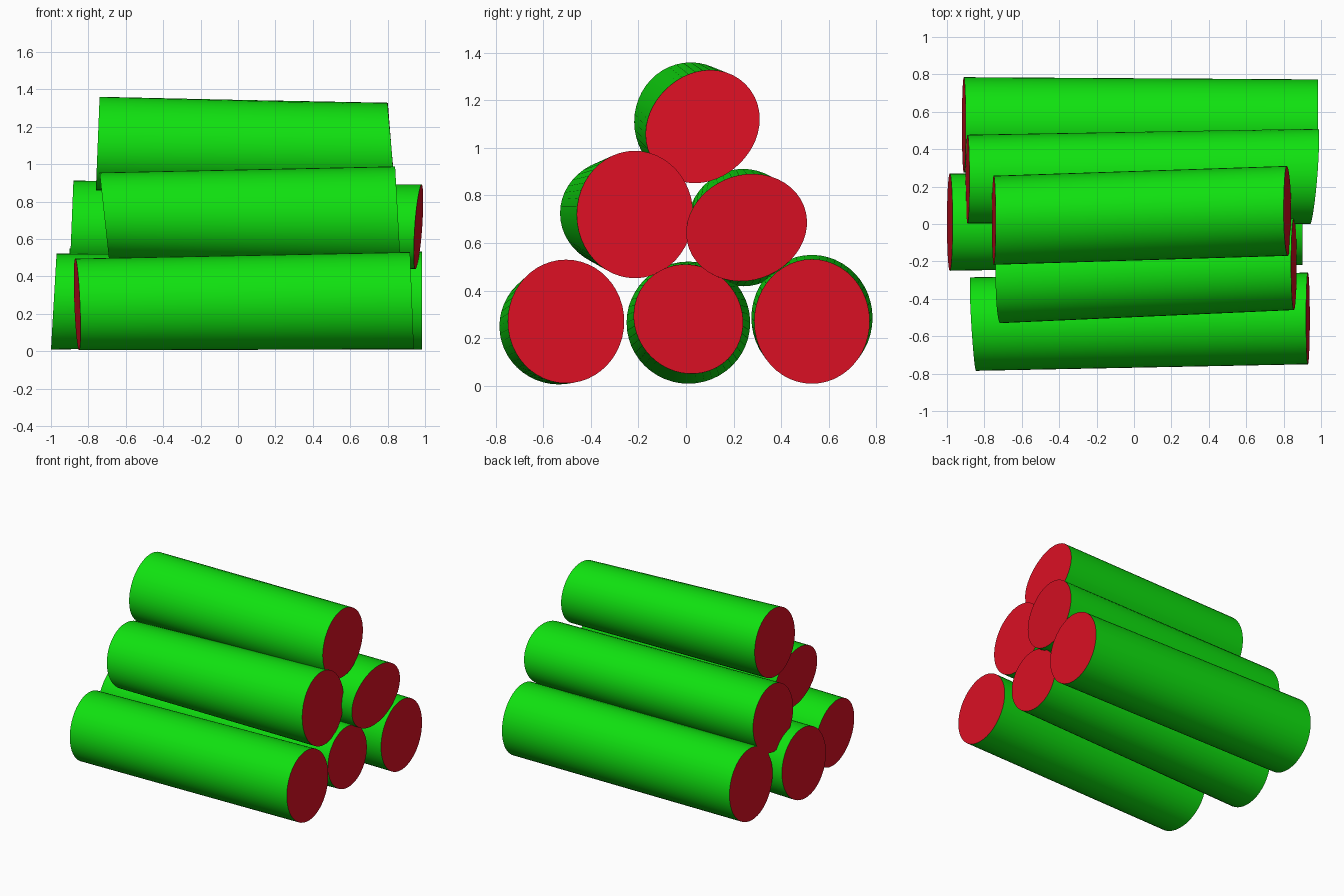
import bpy, bmesh, math

if "Cube" in bpy.data.objects:
    bpy.data.objects.remove(bpy.data.objects["Cube"])

SEG = 48


def material(name, rgb):
    m = bpy.data.materials.new(name)
    m.diffuse_color = (*rgb, 1)
    m.use_nodes = True
    m.node_tree.nodes["Principled BSDF"].inputs["Base Color"].default_value = m.diffuse_color
    return m


bark = material("green_bark", (0.005, 0.76, 0.005))
cut = material("red_cut_wood", (0.70, 0.005, 0.017))


def ring(bm, x, y, z, ry, rz, ky, kz, skew):
    """Slightly irregular oval rim; ky/kz tilt the sawn end, skew bulges a diagonal."""
    verts = []
    for i in range(SEG):
        a = 2 * math.pi * i / SEG
        c, s = math.cos(a), math.sin(a)
        k = 1 + skew * math.sin(2 * a)
        verts.append(bm.verts.new((x + ky * c + kz * s, y + ry * c * k, z + rz * s * k)))
    return verts


def log(name, left, right):
    bm = bmesh.new()
    a, b = ring(bm, *left), ring(bm, *right)
    # bark side
    for i in range(SEG):
        j = (i + 1) % SEG
        f = bm.faces.new((a[i], a[j], b[j], b[i]))
        f.smooth = True
    # sawn ends
    for f in (bm.faces.new(a[::-1]), bm.faces.new(b)):
        f.material_index = 1
    bmesh.ops.recalc_face_normals(bm, faces=bm.faces)
    me = bpy.data.meshes.new(name)
    bm.to_mesh(me)
    bm.free()
    me.materials.append(bark)
    me.materials.append(cut)
    ob = bpy.data.objects.new(name, me)
    bpy.context.collection.objects.link(ob)
    bpy.context.view_layer.objects.active = ob
    ob.select_set(True)
    bpy.ops.object.shade_smooth_by_angle(angle=math.radians(40))
    ob.select_set(False)


# each end: x, y, z, radius y, radius z, tilt y, tilt z, skew
log("bottom_front_log",
    (-0.86, -0.535, 0.25, 0.25, 0.245, -0.015, -0.01, 0),
    (0.93, -0.505, 0.27, 0.245, 0.26, 0, -0.01, 0))
log("bottom_middle_log",
    (-0.985, 0.01, 0.265, 0.26, 0.257, 0, 0.015, 0),
    (0.90, 0.01, 0.28, 0.23, 0.23, 0, 0, -0.03))
log("bottom_back_log",
    (-0.91, 0.53, 0.285, 0.255, 0.265, 0, 0.01, 0),
    (0.985, 0.53, 0.27, 0.243, 0.262, 0, 0, 0))
log("middle_front_log",
    (-0.715, -0.28, 0.725, 0.25, 0.23, 0, -0.025, 0),
    (0.855, -0.215, 0.72, 0.245, 0.268, 0, -0.015, 0))
log("middle_back_log",
    (-0.89, 0.24, 0.665, 0.237, 0.247, 0, 0.01, 0),
    (0.965, 0.255, 0.665, 0.253, 0.225, 0.02, 0.015, 0.05))
log("top_log",
    (-0.75, 0.02, 1.11, 0.238, 0.25, 0, 0.01, 0),
    (0.82, 0.07, 1.09, 0.238, 0.236, 0, -0.02, 0.07))
